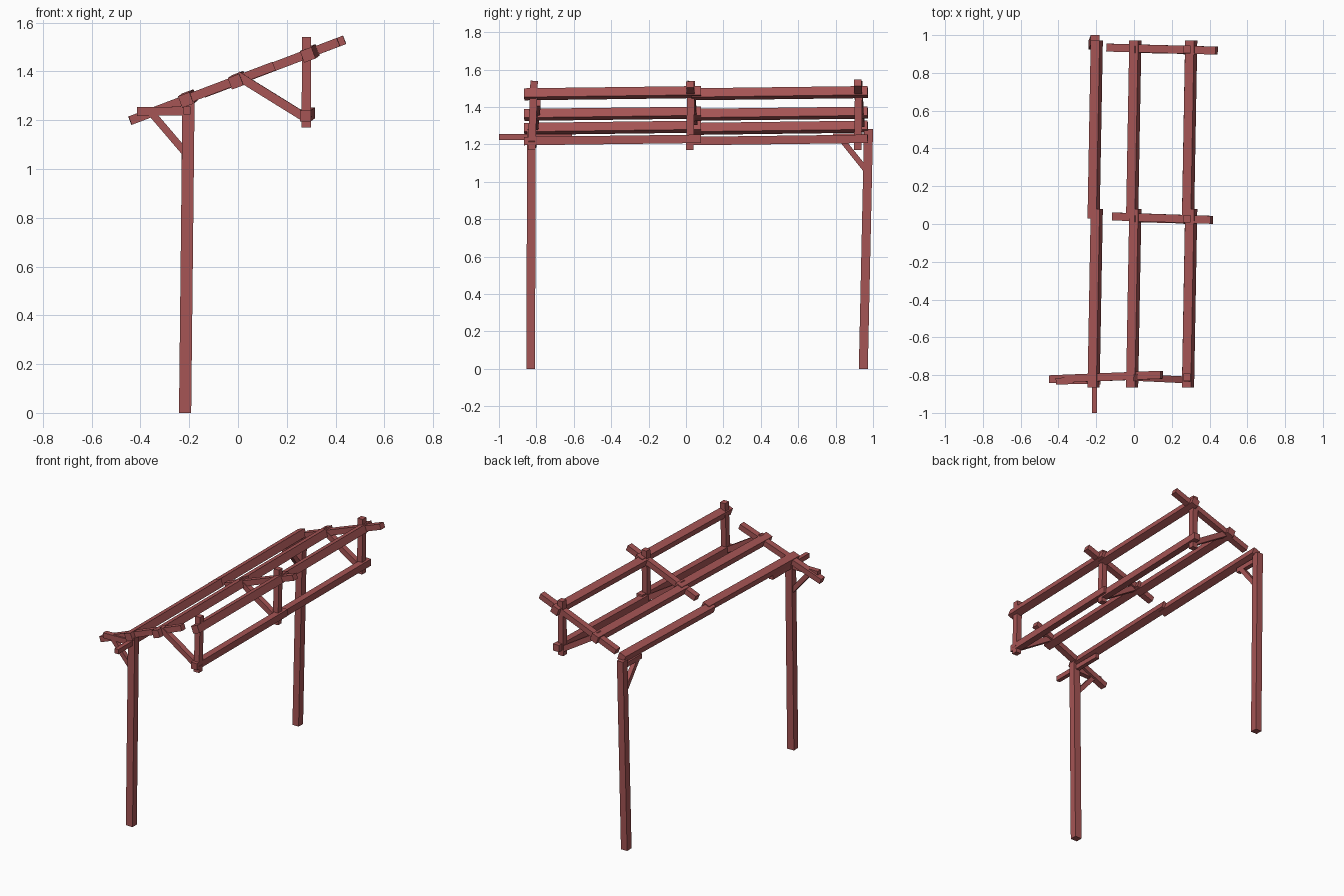
import bpy, bmesh, math
from mathutils import Vector

cube = bpy.data.objects.get("Cube")
if cube:
    bpy.data.objects.remove(cube, do_unlink=True)

# One red-brown wood colour
wood = bpy.data.materials.new("red_brown_wood")
wood.use_nodes = True
wood.diffuse_color = (0.38, 0.09, 0.09, 1)
wood.node_tree.nodes["Principled BSDF"].inputs["Base Color"].default_value = wood.diffuse_color

SLOPE = math.radians(20.4)
ROOF_UP = (-math.sin(SLOPE), 0, math.cos(SLOPE))
UP = (0, 0, 1)


def beam(name, start, end, width, height, up=UP):
    """Square-cut timber between two points, with its top turned towards up."""
    a, b = Vector(start), Vector(end)
    d = (b - a).normalized()
    side = d.cross(Vector(up)).normalized()
    top = side.cross(d)
    bm = bmesh.new()
    bmesh.ops.create_cube(bm, size=1)
    for v in bm.verts:
        x, y, z = v.co
        v.co = a + (b - a) * (z + 0.5) + side * x * width + top * y * height
    bmesh.ops.recalc_face_normals(bm, faces=bm.faces)
    mesh = bpy.data.meshes.new(name)
    bm.to_mesh(mesh)
    bm.free()
    mesh.materials.append(wood)
    obj = bpy.data.objects.new(name, mesh)
    bpy.context.collection.objects.link(obj)
    return obj


def roof_z(x):
    return 1.365 + x * math.tan(SLOPE)


# Slightly leaning posts
beam("front_post", (-0.217, -0.83, 0), (-0.203, -0.827, 1.28), 0.05, 0.046, (0, 1, 0))
beam("back_post", (-0.217, 0.948, 0), (-0.206, 0.976, 1.283), 0.046, 0.048, (0, 1, 0))

# Long rails, each made of two overlapping lengths
rails = [("eave_rail", -0.214, 1.283, ROOF_UP, 0.05),
         ("middle_rail", -0.010, 1.358, ROOF_UP, 0.05),
         ("ridge_rail", 0.286, 1.468, ROOF_UP, 0.05),
         ("lower_rail", 0.276, 1.218, UP, 0.045)]
for name, x, z, up, size in rails:
    for part, y0, y1 in (("front", -0.865, 0.08), ("back", 0.03, 0.972)):
        beam(f"{part}_{name}", (x, y0, z), (x + 0.017, y1, z + 0.012), size, size, up)

# Sloping rafters, hangers and diagonal braces at each frame
frames = [("front", -0.449, 0.153, -0.822, -0.798, -0.826, -0.812),
          ("middle", -0.116, 0.418, 0.040, 0.022, 0.020, 0.028),
          ("back", -0.146, 0.443, 0.934, 0.918, 0.918, 0.924)]
for name, x0, x1, y0, y1, low, high in frames:
    beam(f"{name}_rafter", (x0 + 0.006, y0, roof_z(x0)), (x1 - 0.006, y1, roof_z(x1)),
         0.042, 0.037, ROOF_UP)
    beam(f"{name}_hanger", (0.28, low, 1.17), (0.281, high, 1.54), 0.038, 0.04, (0, 1, 0))
    beam(f"{name}_brace", (-0.004, high, 1.384), (0.293, low, 1.2), 0.036, 0.036)

# Arms and knee braces at the post heads
beam("front_side_arm", (-0.414, -0.832, 1.236), (-0.185, -0.828, 1.238), 0.035, 0.036)
beam("front_long_arm", (-0.209, -1.0, 1.24), (-0.209, -0.61, 1.24), 0.028, 0.032)
beam("front_knee_brace", (-0.366, -0.828, 1.243), (-0.215, -0.828, 1.066), 0.03, 0.03)
beam("back_arm", (-0.207, 0.785, 1.243), (-0.207, 0.97, 1.243), 0.03, 0.032)
beam("back_knee_brace", (-0.207, 0.825, 1.235), (-0.207, 0.965, 1.06), 0.03, 0.03)
